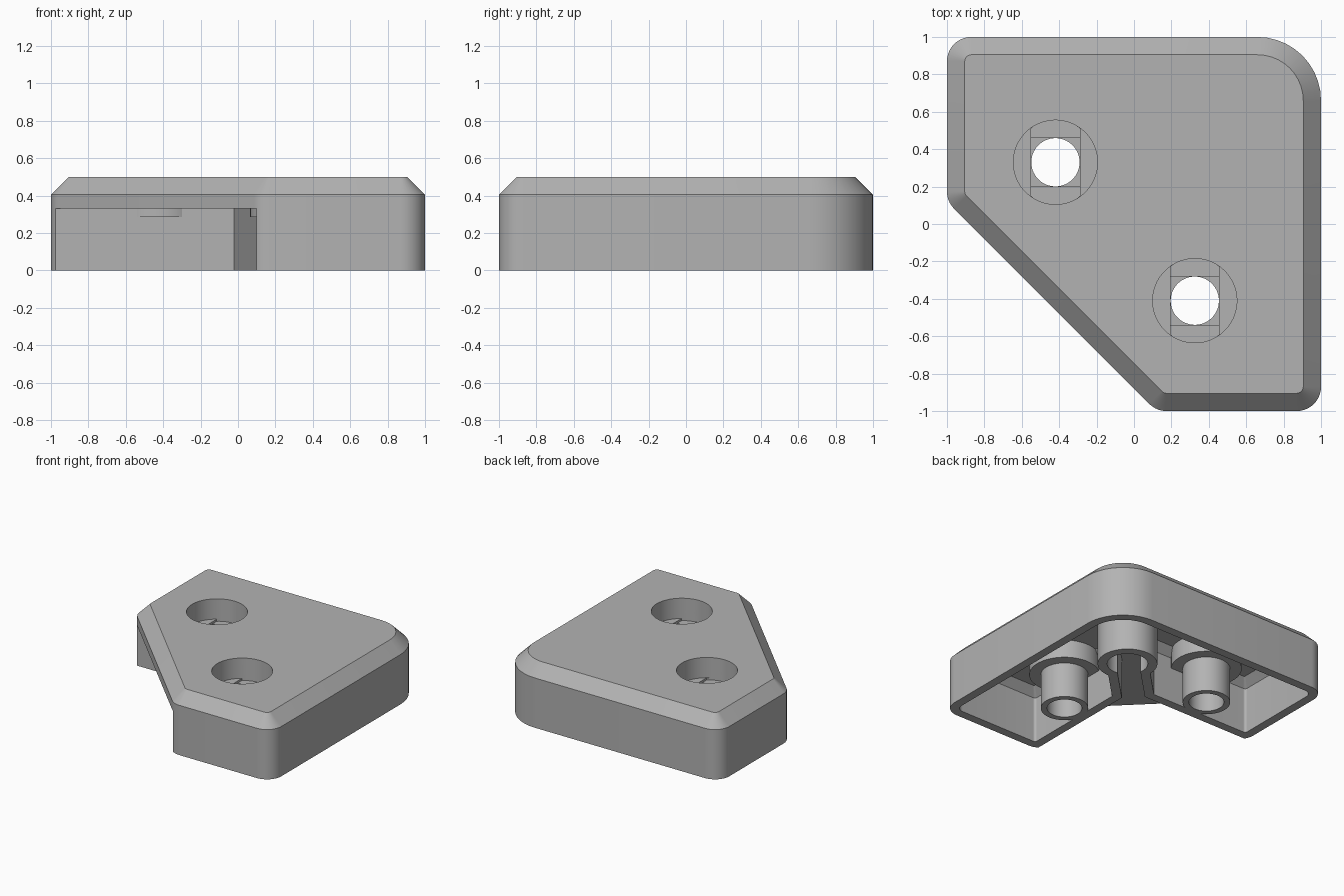
import bpy, bmesh, math
from mathutils import Vector

old = bpy.data.objects.get("Cube")
if old:
    bpy.data.objects.remove(old, do_unlink=True)

grey = bpy.data.materials.new("plain_grey")
grey.use_nodes = True
grey.diffuse_color = (0.45, 0.45, 0.45, 1)
grey.node_tree.nodes["Principled BSDF"].inputs["Base Color"].default_value = (0.45, 0.45, 0.45, 1)


def rounded(corners, d=0.0, steps=10):
    """Counter-clockwise corners (x, y, radius), inset by d and filleted."""
    pts = [Vector(c[:2]) for c in corners]
    out = []
    for i, p in enumerate(pts):
        e1 = (p - pts[i - 1]).normalized()
        e2 = (pts[(i + 1) % len(pts)] - p).normalized()
        n1, n2 = Vector((-e1.y, e1.x)), Vector((-e2.y, e2.x))
        q = p + (n1 + n2) * d / (1 + n1.dot(n2))
        turn = 1 if e1.x * e2.y - e1.y * e2.x > 0 else -1
        r = max(corners[i][2] - d * turn, 0.01)
        centre = q + turn * (n1 + n2) * r / (1 + n1.dot(n2))
        a1 = math.atan2(-turn * n1.y, -turn * n1.x)
        sweep = turn * n1.angle(n2)
        for k in range(steps + 1):
            a = a1 + sweep * k / steps
            out.append((centre.x + r * math.cos(a), centre.y + r * math.sin(a)))
    return out


def circle(x, y, r, half_width=9, n=64):
    """Circle outline, optionally clipped to a strip along y."""
    out = []
    for k in range(n):
        a = math.tau * (k + 0.5) / n
        dx = max(-half_width, min(half_width, r * math.cos(a)))
        out.append((x + dx, y + r * math.sin(a)))
    return out


def box(x0, x1, y0, y1):
    return [(x0, y0), (x1, y0), (x1, y1), (x0, y1)]


def diagonal_box(s0, s1, half):
    """Rectangle lying along the x = y direction."""
    c = math.sqrt(0.5)
    return [((s - p) * c, (s + p) * c) for s, p in
            ((s0, half), (s0, -half), (s1, -half), (s1, half))]


def loft(name, rings):
    """Closed solid through matching outlines, each given as (outline, z)."""
    bm = bmesh.new()
    loops = [[bm.verts.new((x, y, z)) for x, y in pts] for pts, z in rings]
    for a, b in zip(loops, loops[1:]):
        for i in range(len(a)):
            j = (i + 1) % len(a)
            bm.faces.new((a[i], a[j], b[j], b[i]))
    bm.faces.new(loops[0][::-1])
    bm.faces.new(loops[-1])
    bmesh.ops.recalc_face_normals(bm, faces=bm.faces)
    mesh = bpy.data.meshes.new(name)
    bm.to_mesh(mesh)
    bm.free()
    mesh.materials.append(grey)
    ob = bpy.data.objects.new(name, mesh)
    bpy.context.scene.collection.objects.link(ob)
    return ob


def combine(operation, outline, z0, z1=None, rings=None):
    tool = loft("tool", rings or [(outline, z0), (outline, z1)])
    tool.hide_render = True
    mod = body.modifiers.new("shape", 'BOOLEAN')
    mod.operation, mod.solver, mod.object = operation, 'EXACT', tool
    bpy.context.view_layer.objects.active = body
    bpy.ops.object.modifier_apply(modifier=mod.name)
    bpy.data.objects.remove(tool, do_unlink=True)


# Outer block with a bevelled top
OUTLINE = [(-1, 1, 0.13), (-1, 0.12, 0.13), (0.12, -1, 0.13),
           (1, -1, 0.13), (1, 1, 0.34)]
body = loft("corner_foot", [(rounded(OUTLINE), 0), (rounded(OUTLINE), 0.405),
                            (rounded(OUTLINE, 0.095), 0.5)])

# Space under the diagonal overhang, then the hollow inside the two legs
combine('DIFFERENCE', box(-2, 0.1, -2, 0.1), -0.2, 0.33)
HOLLOW = [(-0.93, 0.93, 0.06), (-0.93, 0.17, 0.02), (0.17, 0.17, 0.02),
          (0.17, -0.93, 0.02), (0.93, -0.93, 0.06), (0.93, 0.93, 0.27)]
combine('DIFFERENCE', None, 0, rings=[(rounded(HOLLOW), -0.2), (rounded(HOLLOW), 0.37),
                                      (rounded(HOLLOW, 0.06), 0.43)])

# Keyhole post at the inner corner
combine('UNION', circle(0.39, 0.39, 0.22), 0, 0.45)
combine('UNION', diagonal_box(0.06, 0.5, 0.155), 0, 0.45)
combine('DIFFERENCE', circle(0.39, 0.39, 0.15), -0.2, 0.33)
combine('DIFFERENCE', diagonal_box(-0.1, 0.5, 0.085), -0.2, 0.33)

# Screw posts with stepped counterbores
for x, y in ((-0.42, 0.33), (0.325, -0.41)):
    combine('UNION', circle(x, y, 0.26), 0.285, 0.45)
    combine('UNION', circle(x, y, 0.175), 0, 0.3)
    combine('DIFFERENCE', circle(x, y, 0.225), 0.335, 0.7)
    combine('DIFFERENCE', circle(x, y, 0.225, 0.13), 0.318, 0.4)
    combine('DIFFERENCE', box(x - 0.13, x + 0.13, y - 0.13, y + 0.13), 0.301, 0.4)
    combine('DIFFERENCE', circle(x, y, 0.129), -0.2, 0.4)

# Smooth curved walls, crisp edges
bpy.ops.object.select_all(action='DESELECT')
body.select_set(True)
bpy.context.view_layer.objects.active = body
bpy.ops.object.shade_smooth_by_angle(angle=math.radians(25))
